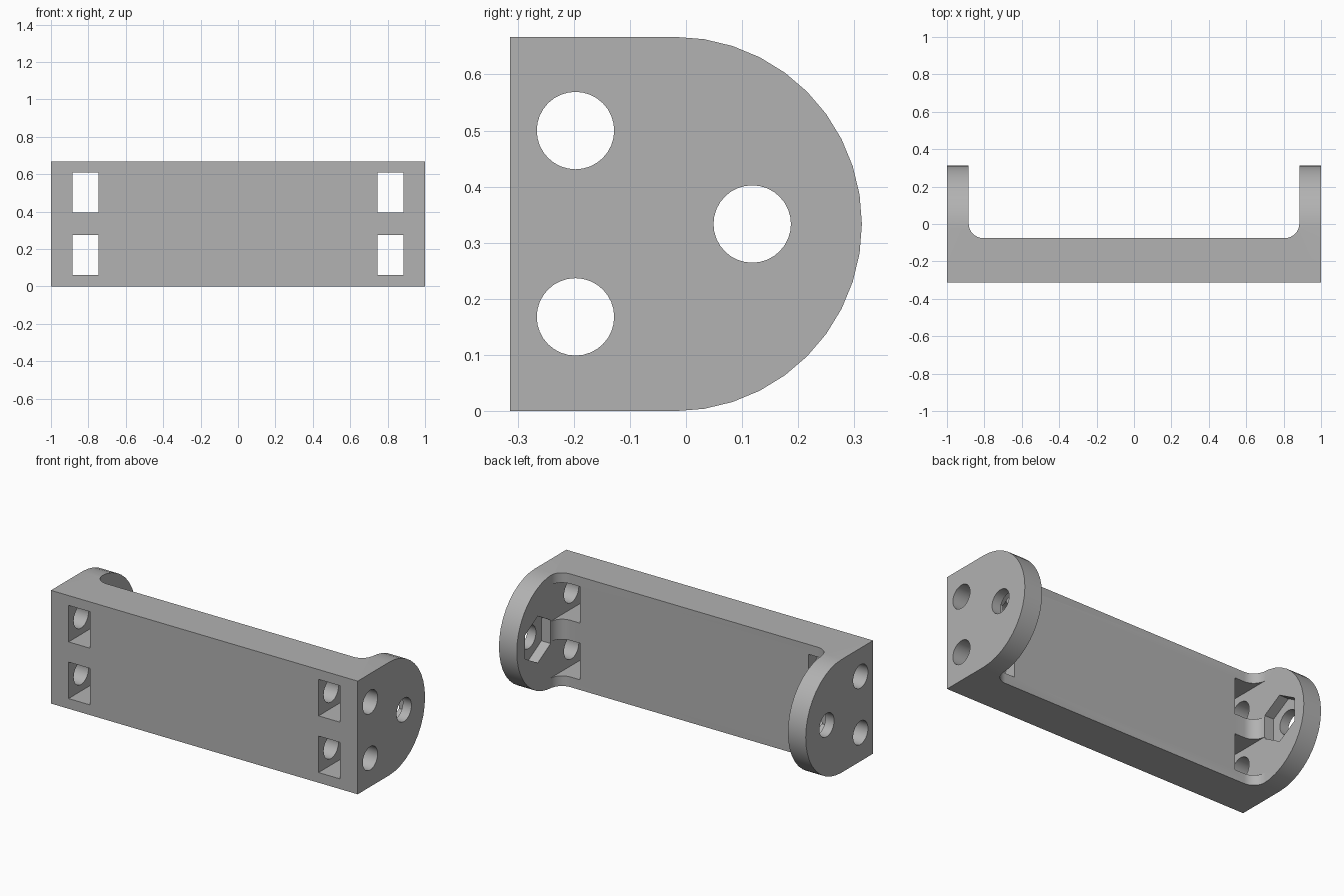
import bpy, bmesh
from math import sin, cos, pi, radians
from mathutils import Vector

cube = bpy.data.objects.get("Cube")
if cube:
    bpy.data.objects.remove(cube, do_unlink=True)

HEIGHT, MID = 0.667, 0.3335      # bracket height and centre line
FRONT, ROUND_Y = -0.3135, -0.02  # front face, centre of the rounded end
INNER, FLOOR, FILLET = 0.884, -0.075, 0.077
HOLE_R = 0.069

grey = bpy.data.materials.new("light grey")
grey.use_nodes = True
grey.diffuse_color = (0.445, 0.445, 0.445, 1)
grey.node_tree.nodes["Principled BSDF"].inputs["Base Color"].default_value = grey.diffuse_color


def arc(cx, cy, r, a0, a1, n):
    """Points along an arc, angles in degrees."""
    angles = [radians(a0 + (a1 - a0) * i / n) for i in range(n + 1)]
    return [(cx + r * cos(a), cy + r * sin(a)) for a in angles]


def prism(name, outline, axis, start, end):
    """Extrude an outline: (y, z) along X or (x, y) along Z."""
    bm = bmesh.new()
    place = (lambda p: (start, *p)) if axis == "X" else (lambda p: (*p, start))
    face = bm.faces.new([bm.verts.new(place(p)) for p in outline])
    moved = bmesh.ops.extrude_face_region(bm, geom=[face])["geom"]
    shift = Vector((end - start, 0, 0) if axis == "X" else (0, 0, end - start))
    bmesh.ops.translate(bm, vec=shift, verts=[v for v in moved if isinstance(v, bmesh.types.BMVert)])
    bmesh.ops.recalc_face_normals(bm, faces=bm.faces)
    mesh = bpy.data.meshes.new(name)
    bm.to_mesh(mesh)
    bm.free()
    mesh.materials.append(grey)
    obj = bpy.data.objects.new(name, mesh)
    bpy.context.collection.objects.link(obj)
    return obj


def cut(body, cutter):
    cutter.hide_render = True
    bpy.context.view_layer.objects.active = body
    mod = body.modifiers.new("cut", "BOOLEAN")
    mod.operation, mod.solver, mod.object = "DIFFERENCE", "EXACT", cutter
    bpy.ops.object.modifier_apply(modifier=mod.name)
    bpy.data.objects.remove(cutter, do_unlink=True)


# Solid bar with a rounded back
profile = [(FRONT, 0)] + arc(ROUND_Y, MID, MID, -90, 90, 20) + [(FRONT, HEIGHT)]
bracket = prism("mounting_bracket", profile, "X", -1, 1)

# Channel between the two end flanges, with filleted corners
corner_x, corner_y = INNER - FILLET, FLOOR + FILLET
right_corner = arc(corner_x, corner_y, FILLET, -90, 0, 8)
left_corner = arc(-corner_x, corner_y, FILLET, 180, 270, 8)
channel = left_corner + right_corner + [(INNER, 1), (-INNER, 1)]
cut(bracket, prism("channel_cutter", channel, "Z", -0.1, HEIGHT + 0.1))

# Rectangular windows through the front plate
for side in (-1, 1):
    for z in (0.06, 0.394):
        xs = [side * 0.745, side * (INNER + 0.001)]
        box = [(xs[0], -0.5), (xs[1], -0.5), (xs[1], 0.004), (xs[0], 0.004)]
        cut(bracket, prism("window_cutter", box, "Z", z, z + 0.215))

# Bolt holes running the full length
for y, z in ((-0.197, 0.168), (-0.197, 0.5), (0.118, MID)):
    cut(bracket, prism("hole_cutter", arc(y, z, HOLE_R, 0, 360, 32)[:-1], "X", -1.1, 1.1))

# Hexagonal nut recesses on the inner flange faces
hexagon = arc(0.118, MID, 0.138, 30, 390, 6)[:-1]
for side in (-1, 1):
    cut(bracket, prism("nut_cutter", hexagon, "X", side * 0.8, side * (INNER + 0.06)))

bpy.ops.object.select_all(action="DESELECT")
bracket.select_set(True)
bpy.context.view_layer.objects.active = bracket
bpy.ops.object.shade_smooth_by_angle(angle=radians(30))
